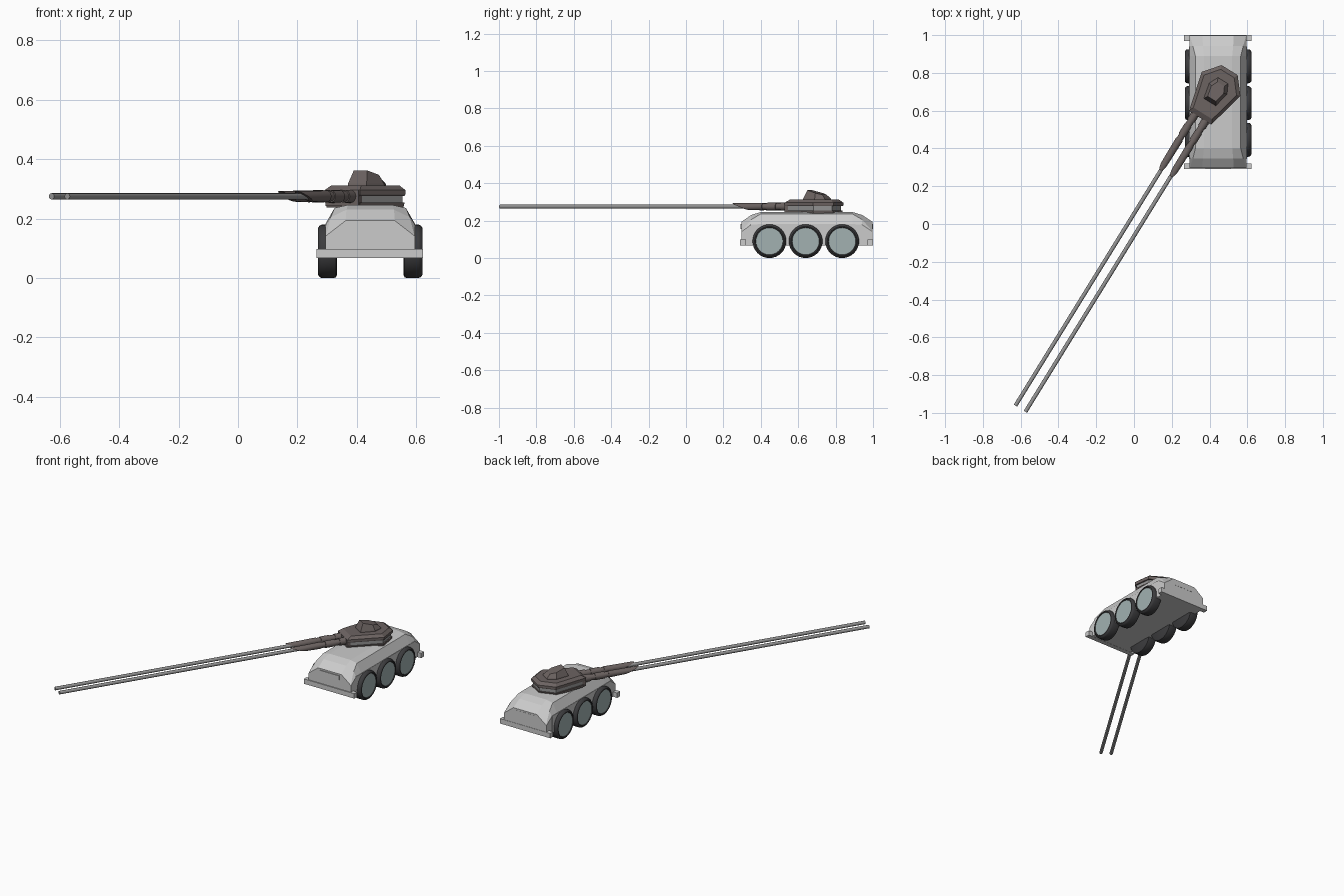
import bpy, bmesh, math
from mathutils import Matrix

if "Cube" in bpy.data.objects:
    bpy.data.objects.remove(bpy.data.objects["Cube"])

CX, CY = 0.445, 0.645          # hull centre


def mat(name, c):
    m = bpy.data.materials.new(name)
    m.diffuse_color = (*c, 1)
    m.use_nodes = True
    m.node_tree.nodes["Principled BSDF"].inputs["Base Color"].default_value = m.diffuse_color
    return m


BROWN = mat("turret_brown", (0.15, 0.125, 0.12))
RUBBER = mat("rubber", (0.045, 0.045, 0.048))
HUB = mat("hub_grey", (0.36, 0.44, 0.44))
STEEL = mat("steel", (0.3, 0.3, 0.3))


def loft(name, rings, material=None, matrix=None, smooth=False):
    """Skin equal-length rings of points and cap both ends."""
    bm = bmesh.new()
    loops = [[bm.verts.new(p) for p in r] for r in rings]
    n = len(loops[0])
    for a, b in zip(loops, loops[1:]):
        for i in range(n):
            j = (i + 1) % n
            bm.faces.new((a[i], a[j], b[j], b[i]))
    bm.faces.new(loops[0])
    bm.faces.new(loops[-1])
    bmesh.ops.remove_doubles(bm, verts=bm.verts, dist=1e-5)
    bmesh.ops.recalc_face_normals(bm, faces=bm.faces)
    me = bpy.data.meshes.new(name)
    bm.to_mesh(me)
    bm.free()
    ob = bpy.data.objects.new(name, me)
    bpy.context.collection.objects.link(ob)
    if material:
        me.materials.append(material)
    if matrix:
        ob.matrix_world = matrix
    if smooth:
        bpy.context.view_layer.objects.active = ob
        ob.select_set(True)
        bpy.ops.object.shade_smooth_by_angle(angle=math.radians(35))
        ob.select_set(False)
    return ob


def box(name, x0, x1, y0, y1, z0, z1, material=None):
    return loft(name, [[(x0, y0, z), (x1, y0, z), (x1, y1, z), (x0, y1, z)] for z in (z0, z1)], material)


def mirrored(half):
    """Close a right-half outline by mirroring it in x."""
    return half + [(-x, y) for x, y in reversed(half)]


# Hull: half sections lofted along y
ends = [(0.151, 0.068), (0.151, 0.14), (0.149, 0.142), (0.083, 0.193)]
shoulder = [(0.151, 0.068), (0.151, 0.178), (0.133, 0.205), (0.08, 0.23)]
middle = [(0.151, 0.068), (0.151, 0.182), (0.12, 0.236), (0.075, 0.246)]
stations = [(-0.349, ends), (-0.297, shoulder), (-0.245, middle),
            (0.245, middle), (0.297, shoulder), (0.353, ends)]
loft("hull", [[(CX + x, CY + y, z) for x, z in mirrored(s)] for y, s in stations])

# Side panels, bumpers and end vents
for s, side in ((-1, "left"), (1, "right")):
    xs = sorted((CX + s * 0.148, CX + s * 0.153))
    box(side + "_side_panel", *xs, 0.345, 0.94, 0.07, 0.18)
for s, end in ((-1, "front"), (1, "rear")):
    ys = sorted((CY + s * 0.325, CY + s * 0.355))
    box(end + "_bumper", 0.265, 0.623, *ys, 0.067, 0.098)
    ys = sorted((CY + s * 0.34, CY + s * 0.354))
    box(end + "_vent", 0.378, 0.513, *ys, 0.154, 0.183)

# Wheels: lathed tyre with dished inner edge, plus hub disc
def lathe(name, profile, x, y, z, sgn, material, n=32):
    rings = []
    for d, r in profile:
        rings.append([(x + sgn * d, y + r * math.cos(2 * math.pi * i / n),
                       z + r * math.sin(2 * math.pi * i / n)) for i in range(n)])
    return loft(name, rings, material, smooth=True)


tyre = [(0.0, 0.08), (0.004, 0.088), (0.012, 0.09), (0.05, 0.09), (0.058, 0.087), (0.064, 0.079),
        (0.064, 0.074), (0.059, 0.072)]
for s, side in ((-1, "left"), (1, "right")):
    for i, y in enumerate((0.446, 0.64, 0.835)):
        x = CX + s * 0.112
        lathe(f"{side}_tyre_{i + 1}", tyre, x, y, 0.09, s, RUBBER)
        lathe(f"{side}_hub_{i + 1}", [(0.05, 0.072), (0.0605, 0.072)], x, y, 0.09, s, HUB)

# Turret frame: turned towards the front left, local -y is forward
T = Matrix.Translation((0.435, 0.70, 0)) @ Matrix.Rotation(math.radians(-31.7), 4, 'Z')
plan = mirrored([(0.07, -0.16), (0.12, 0.05), (0.05, 0.135)])


def ring(outline, k, z):
    return [(x * k, y * k, z(y) if callable(z) else z) for x, y in outline]


loft("turret_lower", [ring(plan, 0.95, 0.238), ring(plan, 0.98, 0.254)], BROWN, T)
loft("turret_band", [ring(plan, 0.92, 0.252), ring(plan, 0.92, 0.28)], STEEL, T)
loft("turret_upper", [ring(plan, 0.98, 0.277), ring(plan, 1.0, 0.282), ring(plan, 1.0, 0.296),
                      ring(plan, 0.84, 0.312)], BROWN, T)
box("mantlet", -0.066, 0.066, -0.162, -0.08, 0.243, 0.296, BROWN).matrix_world = T

# Cupola with a top sloping down to the rear
cup = mirrored([(0.038, -0.065), (0.056, 0.02), (0.032, 0.07)])
loft("cupola", [ring(cup, 1.0, 0.308), ring(cup, 0.97, 0.318),
                ring(cup, 0.68, lambda y: 0.351 - 0.18 * y)], BROWN, T)


# Twin guns: stepped sleeves, a slant-cut shroud and a long barrel
def tube(name, x, stages, material, n=16):
    rings = []
    for f, r, slant in stages:
        rings.append([(x + r * math.cos(2 * math.pi * i / n),
                       -f - slant * math.sin(2 * math.pi * i / n),
                       0.275 + r * math.sin(2 * math.pi * i / n)) for i in range(n)])
    return loft(name, rings, material, T, smooth=True)


for s, side in ((-1, "left"), (1, "right")):
    x = s * 0.033
    tube(side + "_gun_sleeve", x, [(0.14, 0.022, 0), (0.20, 0.022, 0), (0.20, 0.018, 0), (0.23, 0.018, 0),
                                   (0.23, 0.021, 0), (0.29, 0.021, 0), (0.29, 0.017, 0), (0.32, 0.017, 0)], BROWN)
    tube(side + "_gun_shroud", x, [(0.315, 0.020, 0), (0.46, 0.018, 0.05)], BROWN)
    tube(side + "_gun_barrel", s * 0.031, [(0.15, 0.0105, 0), (1.972, 0.0105, 0)], STEEL, 12)
